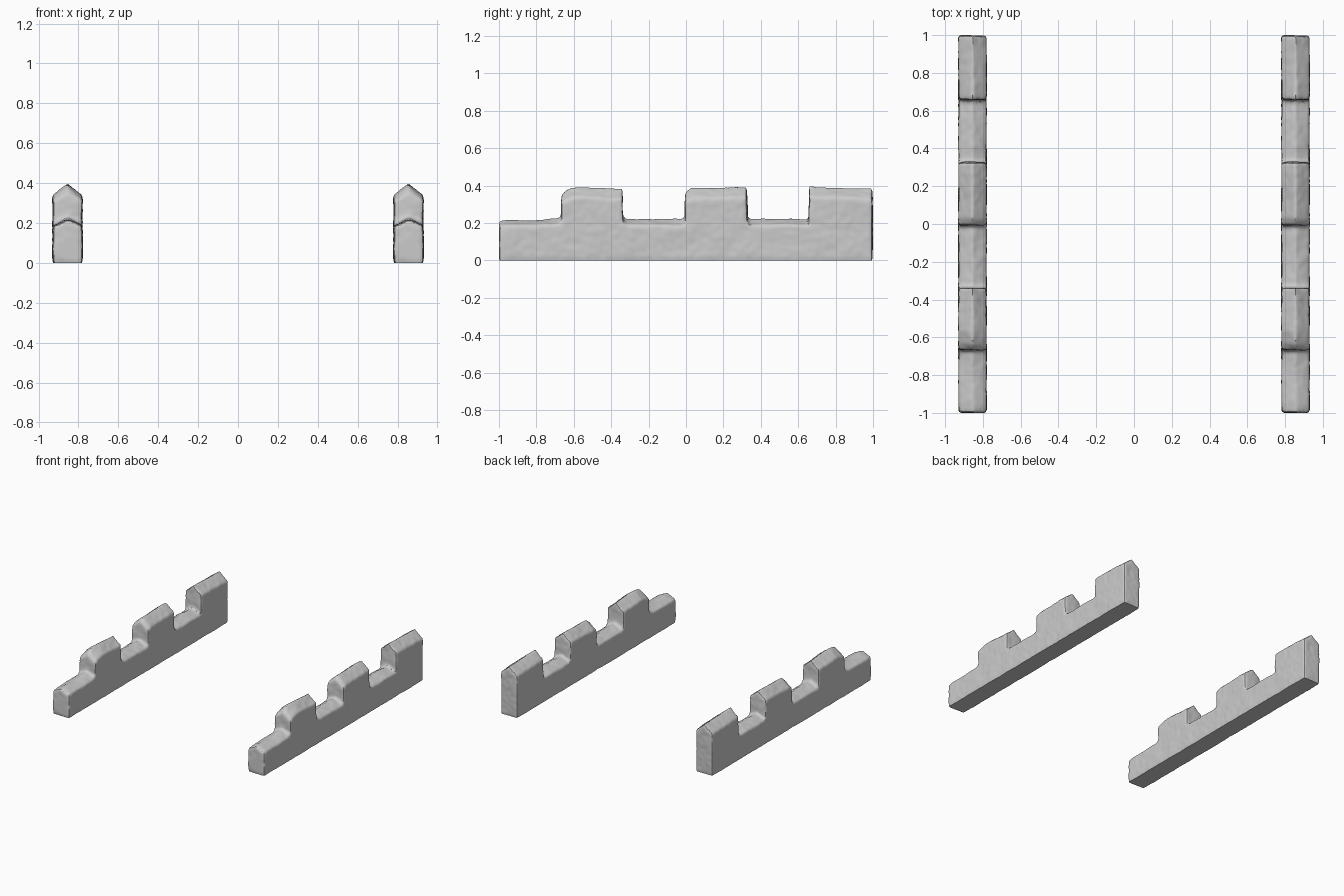
import bpy, bmesh
from mathutils import Vector, noise

cube = bpy.data.objects.get("Cube")
if cube:
    bpy.data.objects.remove(cube, do_unlink=True)

HALF = 0.074      # half thickness of the wall
OFFSET = 0.855    # distance of each wall from the centre

stone = bpy.data.materials.new("pale grey stone")
stone.use_nodes = True
colour = (0.6, 0.6, 0.6, 1)
stone.diffuse_color = colour
stone.node_tree.nodes["Principled BSDF"].inputs["Base Color"].default_value = colour

# Ridge line of the parapet: (y, shoulder height, ridge height)
ridge = [
    (-1.0, .183, .216), (-.75, .187, .22), (-.67, .195, .228),
    (-.667, .305, .35), (-.635, .325, .382), (-.56, .34, .396), (-.34, .325, .385),
    (-.336, .187, .223), (-.008, .187, .223),
    (-.004, .315, .37), (.03, .33, .39), (.326, .338, .396),
    (.33, .187, .223), (.56, .19, .227), (.657, .185, .22),
    (.66, .338, .397), (.998, .33, .385),
]


def parapet_mesh():
    """Loft the pointed cross-section along the ridge line."""
    bm = bmesh.new()
    rings = []
    for y, shoulder, top in ridge:
        section = [(-HALF, 0), (HALF, 0), (HALF, shoulder), (0, top), (-HALF, shoulder)]
        rings.append([bm.verts.new((x, y, z)) for x, z in section])
    for a, b in zip(rings, rings[1:]):
        for i in range(5):
            j = (i + 1) % 5
            bm.faces.new((a[i], a[j], b[j], b[i]))
    bm.faces.new(rings[0])
    bm.faces.new(rings[-1])
    bmesh.ops.recalc_face_normals(bm, faces=bm.faces)
    mesh = bpy.data.meshes.new("parapet")
    bm.to_mesh(mesh)
    bm.free()
    return mesh


def weather(mesh):
    """Dent the surface like worn stone, keeping the underside flat."""
    bm = bmesh.new()
    bm.from_mesh(mesh)
    bm.normal_update()
    moves = []
    for v in bm.verts:
        broad = noise.noise(v.co * 9) * 0.004
        fine = noise.noise(v.co * 28 + Vector((5, 3, 1))) * 0.0025
        moves.append(v.normal * (broad + fine))
    for v, move in zip(bm.verts, moves):
        v.co += move
        if v.co.z < 0.008:
            v.co.z = 0
        v.co.y = max(-1, min(1, v.co.y))
    bm.to_mesh(mesh)
    bm.free()


# Left wall: fuse into an even surface, soften the edges, then weather it
left = bpy.data.objects.new("left_wall", parapet_mesh())
bpy.context.collection.objects.link(left)
remesh = left.modifiers.new("even surface", 'REMESH')
remesh.mode = 'VOXEL'
remesh.voxel_size = 0.011
soften = left.modifiers.new("soft edges", 'SMOOTH')
soften.factor = 0.5
soften.iterations = 3
bpy.context.view_layer.update()
graph = bpy.context.evaluated_depsgraph_get()
worn = bpy.data.meshes.new_from_object(left.evaluated_get(graph))
left.modifiers.clear()
left.data = worn
weather(worn)
worn.materials.clear()
worn.materials.append(stone)
left.location.x = OFFSET

# Right wall repeats the same stonework
right = bpy.data.objects.new("right_wall", worn)
bpy.context.collection.objects.link(right)
right.location.x = -OFFSET

bpy.ops.object.select_all(action='DESELECT')
left.select_set(True)
bpy.context.view_layer.objects.active = left
bpy.ops.object.shade_smooth_by_angle(angle=0.6)
